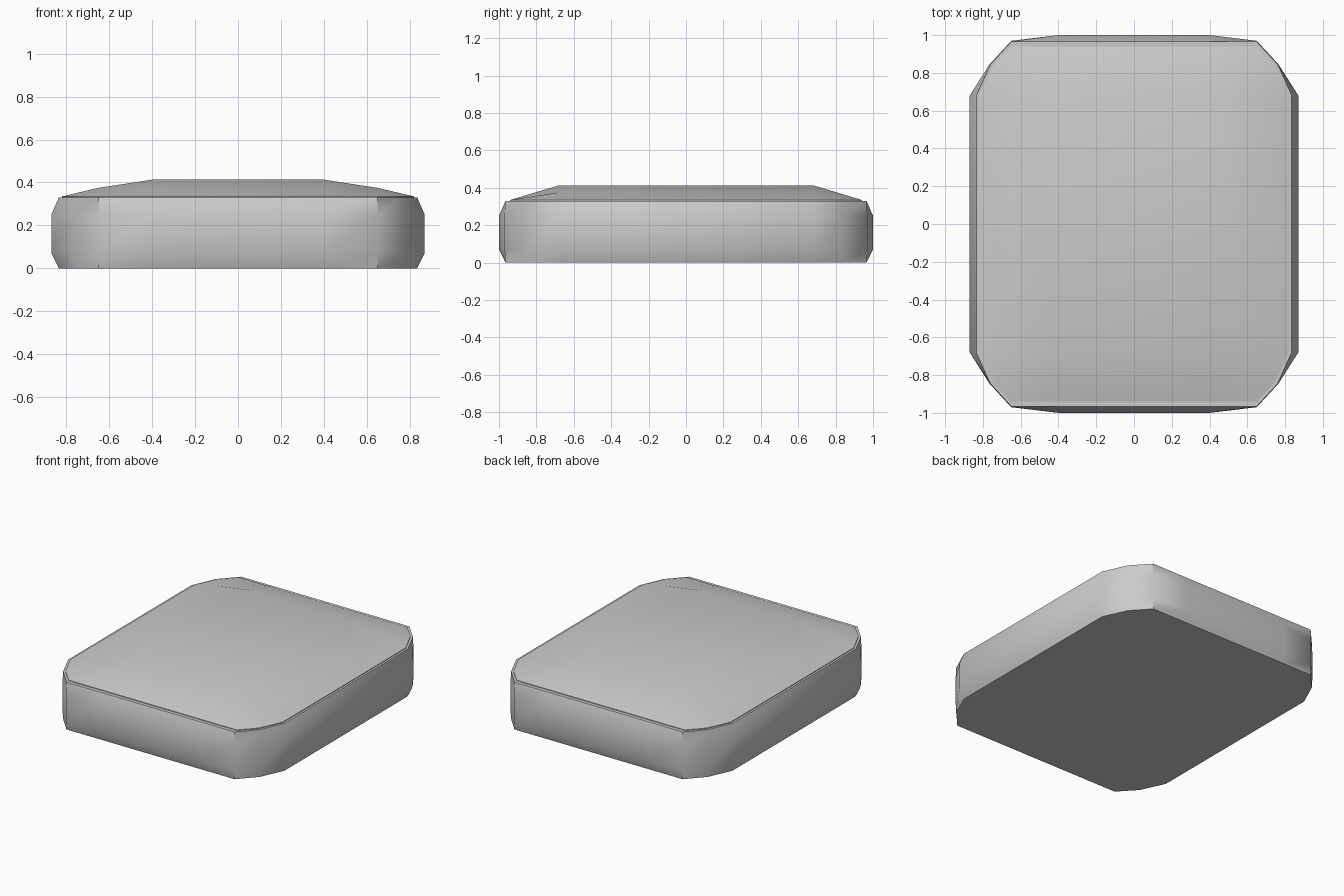
import bpy, bmesh, math

if "Cube" in bpy.data.objects:
    bpy.data.objects.remove(bpy.data.objects["Cube"])


def full_ring(quarter):
    """Mirror one quarter outline (front-to-side, +x +y) into a closed counter-clockwise ring."""
    q = quarter[::-1]
    ring = list(q)
    ring += [(-x, y, z) for x, y, z in q[::-1]]
    ring += [(-x, -y, z) for x, y, z in q]
    ring += [(x, -y, z) for x, y, z in q[::-1]]
    return ring


def at(outline, z):
    return [(x, y, z) for x, y in outline]


def loft(name, quarters):
    bm = bmesh.new()
    cache = {}

    def vert(p):
        if p not in cache:
            cache[p] = bm.verts.new(p)
        return cache[p]

    def face(points):
        vs = list(dict.fromkeys(vert(p) for p in points))
        if len(vs) > 2:
            bm.faces.new(vs)

    rings = [full_ring(q) for q in quarters]
    n = len(rings[0])
    for a, b in zip(rings, rings[1:]):
        for i in range(n):
            j = (i + 1) % n
            face((a[i], a[j], b[j], b[i]))
    face(rings[0][::-1])
    face(rings[-1])
    bmesh.ops.recalc_face_normals(bm, faces=bm.faces[:])
    mesh = bpy.data.meshes.new(name)
    bm.to_mesh(mesh)
    bm.free()
    obj = bpy.data.objects.new(name, mesh)
    bpy.context.collection.objects.link(obj)
    bpy.ops.object.select_all(action='DESELECT')
    obj.select_set(True)
    bpy.context.view_layer.objects.active = obj
    bpy.ops.object.shade_smooth_by_angle(angle=math.radians(42))
    return obj


# Case body with softly bulging sides
rim = [(0.40, 0.965), (0.65, 0.965), (0.76, 0.845), (0.835, 0.68)]
belly = [(0.40, 1.0), (0.65, 0.97), (0.765, 0.845), (0.87, 0.68)]
loft("case_body", [at(rim, 0.0), at(belly, 0.07), at(belly, 0.25), at(rim, 0.33)])

# Domed cover set slightly inside the rim
edge = [(0.40, 0.94), (0.65, 0.94), (0.745, 0.84), (0.82, 0.68)]
crown = (0.40, 0.68, 0.413)
shoulder = (0.65, 0.68, 0.375)
loft("domed_cover", [at(edge, 0.32), at(edge, 0.335),
                     [crown, shoulder, shoulder, shoulder],
                     [crown] * 4])
